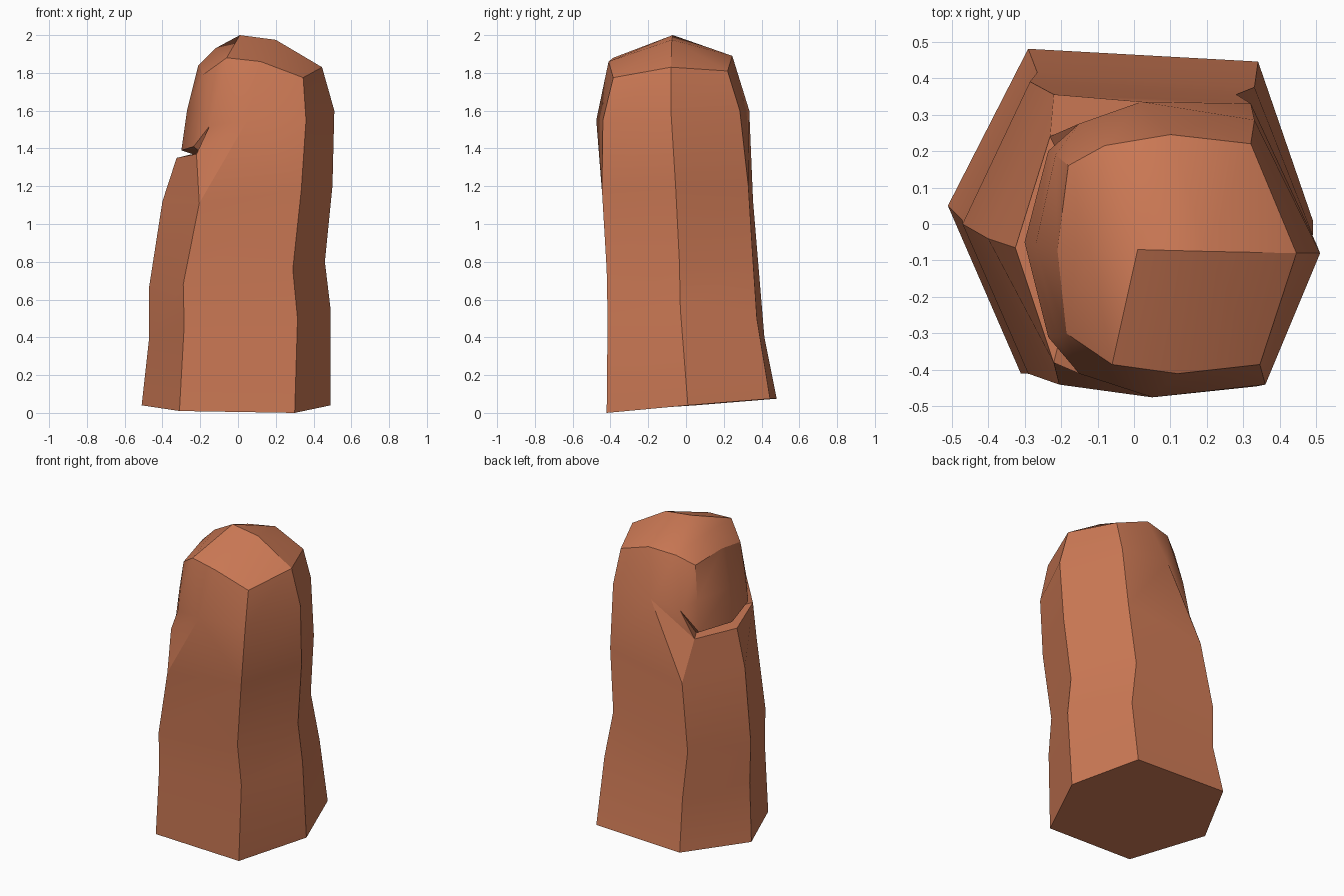
import bpy
import bmesh
import math

# Remove the default object
default_object = bpy.data.objects.get("Cube")
if default_object:
    bpy.data.objects.remove(default_object, do_unlink=True)

# Terracotta stone colour
stone = bpy.data.materials.new("terracotta_stone")
stone.use_nodes = True
stone_colour = (0.6, 0.19, 0.09, 1)
stone.diffuse_color = stone_colour
shader = stone.node_tree.nodes["Principled BSDF"]
shader.inputs["Base Color"].default_value = stone_colour
shader.inputs["Roughness"].default_value = 0.9

pillar = bmesh.new()


def column(*points):
    """Add the vertices of one upright edge, listed from bottom to top."""
    return [pillar.verts.new(point) for point in points]


def point(x, y, z):
    return pillar.verts.new((x, y, z))


def strip(first, second):
    """Join two edges with a ladder of four-sided faces."""
    for i in range(min(len(first), len(second)) - 1):
        pillar.faces.new((first[i], second[i], second[i + 1], first[i + 1]))


def fan(centre, border):
    """Join one point to a chain of points with triangles."""
    for start, end in zip(border, border[1:]):
        pillar.faces.new((centre, start, end))


# Six upright edges of the hexagonal pillar
front_right = column((.30, -.42, 0), (.315, -.415, .5), (.29, -.42, .76),
                     (.335, -.445, 1.18), (.36, -.44, 1.55), (.345, -.385, 1.775))
right = column((.49, .01, .04), (.49, -.03, .55), (.46, -.035, .8),
               (.5, -.055, 1.2), (.51, -.08, 1.6), (.445, -.08, 1.83))
back_right = column((.34, .445, .075), (.33, .375, .5), (.28, .355, .8),
                    (.32, .33, 1.2), (.33, .285, 1.6), (.32, .22, 1.81))
back_left = column((-.29, .48, .075), (-.265, .415, .4), (-.285, .39, .7),
                   (-.22, .355, 1.12), (-.23, .24, 1.37),
                   (-.15, .275, 1.55), (-.08, .215, 1.87))
left = column((-.51, .05, .04), (-.47, .01, .4), (-.47, 0, .67),
              (-.4, -.04, 1.12), (-.325, -.065, 1.35))
front_left = column((-.31, -.41, .01), (-.285, -.41, .46), (-.29, -.41, .68),
                    (-.205, -.44, 1.11), (-.22, -.38, 1.37),
                    (-.15, -.41, 1.52), (-.06, -.385, 1.88))

# Flat side walls and the slanted base
strip(front_right, right)
strip(right, back_right)
strip(back_right[:4], back_left[:4])
strip(back_left[:5], left)
strip(left, front_left[:5])
strip(front_left[:4], front_right[:4])
edges = [front_right, right, back_right, back_left, left, front_left]
pillar.faces.new([edge[0] for edge in edges])

# Bulging upper front and back walls
front_brow = point(.12, -.41, 1.86)
back_brow = point(.1, .245, 1.89)
fan(point(.05, -.475, 1.55),
    front_right[3:] + [front_brow] + front_left[:2:-1] + front_right[3:4])
fan(point(.02, .335, 1.6),
    back_right[3:] + [back_brow] + back_left[:2:-1] + back_right[3:4])

# Ridged cap
peak = point(.01, -.07, 2)
ridge = point(.2, -.075, 1.975)
for corner, brow, side in ((front_right[5], front_brow, front_left[6]),
                           (back_right[5], back_brow, back_left[6])):
    fan(ridge, [right[5], corner, brow])
    fan(peak, [ridge, brow, side])

# Broken block above the ledge, undercut at its foot
block_back = column((-.2, .18, 1.38), (-.235, .2, 1.4),
                    (-.215, .19, 1.6), (-.18, .16, 1.81))
block_left = column((-.24, -.06, 1.37), (-.3, -.05, 1.39),
                    (-.27, -.06, 1.6), (-.21, -.07, 1.84))
block_front = column((-.2, -.3, 1.38), (-.235, -.31, 1.41),
                     (-.21, -.31, 1.6), (-.185, -.3, 1.79))
strip(block_back, block_left)
strip(block_left, block_front)
strip([back_left[4], left[4], front_left[4]],
      [block_back[0], block_left[0], block_front[0]])

# Grooves on both sides of the block, and its sloping top
for outer, inner in ((back_left, block_back), (front_left, block_front)):
    fan(outer[5], [outer[4]] + inner + [outer[6]])
fan(point(-.12, -.07, 1.93),
    [peak, back_left[6], block_back[3], block_left[3],
     block_front[3], front_left[6], peak])

# Finish the mesh
bmesh.ops.recalc_face_normals(pillar, faces=pillar.faces[:])
mesh = bpy.data.meshes.new("rock_pillar")
pillar.to_mesh(mesh)
pillar.free()
mesh.materials.append(stone)
rock = bpy.data.objects.new("rock_pillar", mesh)
bpy.context.collection.objects.link(rock)

# Soft shading inside each wall, crisp edges between walls
bpy.ops.object.select_all(action="DESELECT")
rock.select_set(True)
bpy.context.view_layer.objects.active = rock
bpy.ops.object.shade_smooth_by_angle(angle=math.radians(28))
